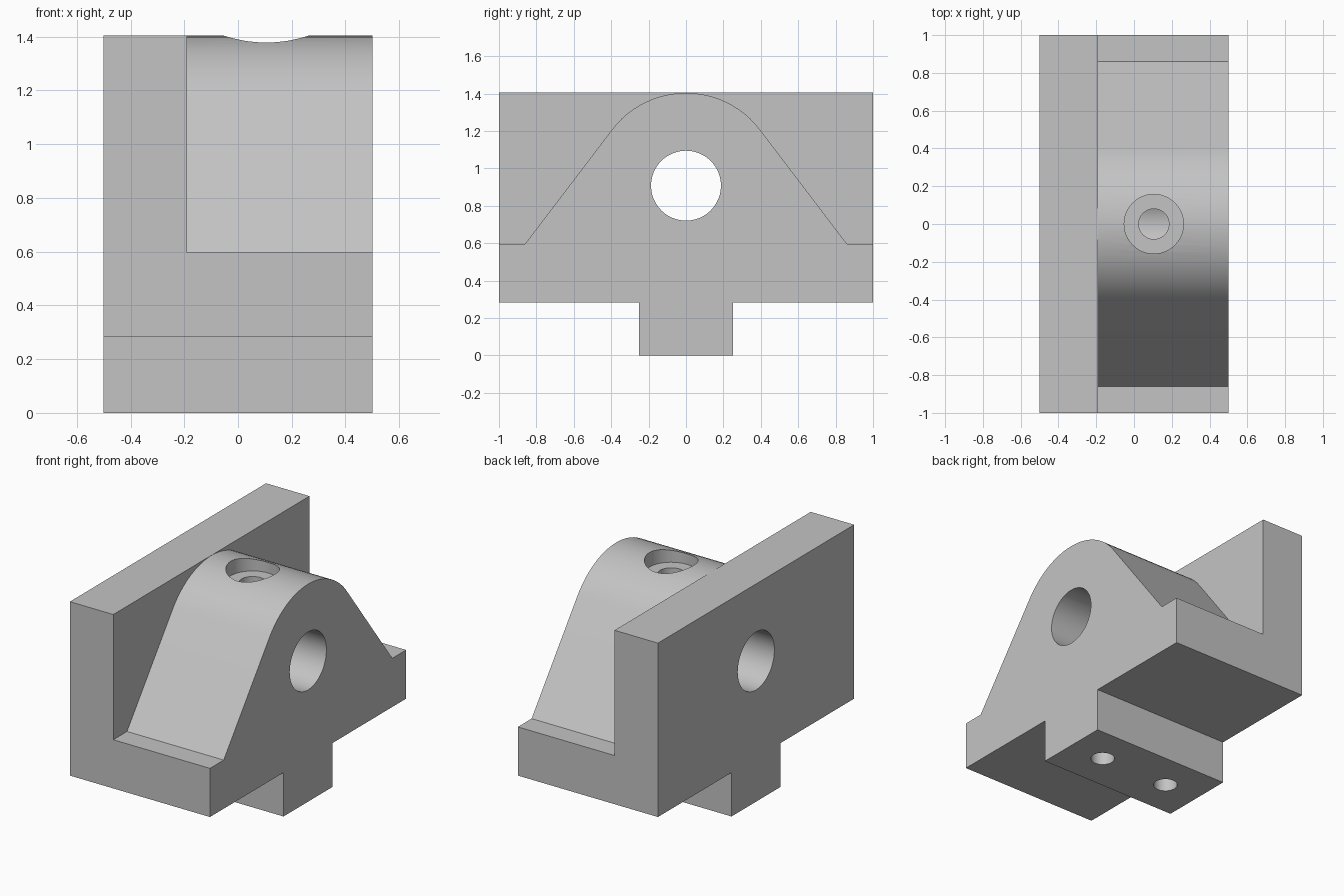
import bpy, bmesh, math
from mathutils import Matrix

if "Cube" in bpy.data.objects:
    bpy.data.objects.remove(bpy.data.objects["Cube"], do_unlink=True)

grey = bpy.data.materials.new("machined grey")
grey.use_nodes = True
colour = (0.55, 0.55, 0.55, 1)
grey.diffuse_color = colour
grey.node_tree.nodes["Principled BSDF"].inputs["Base Color"].default_value = colour

HALF = 0.5          # half width along x
TOP = 1.405         # height of the back plate
STEP = 0.283        # underside of the base
LEDGE = 0.597       # top of the base ledge
BORE_Z = 0.908      # centre of the cross bore


def new_object(name, bm):
    bmesh.ops.recalc_face_normals(bm, faces=bm.faces)
    mesh = bpy.data.meshes.new(name)
    bm.to_mesh(mesh)
    bm.free()
    obj = bpy.data.objects.new(name, mesh)
    bpy.context.collection.objects.link(obj)
    mesh.materials.append(grey)
    return obj


def extrude_profile(name, points, x0, x1):
    """Extrude a (y, z) outline along x."""
    bm = bmesh.new()
    face = bm.faces.new([bm.verts.new((x0, y, z)) for y, z in points])
    moved = bmesh.ops.extrude_face_region(bm, geom=[face])["geom"]
    verts = [v for v in moved if isinstance(v, bmesh.types.BMVert)]
    bmesh.ops.translate(bm, verts=verts, vec=(x1 - x0, 0, 0))
    return new_object(name, bm)


def cylinder(name, radius, length, centre, along_x=False):
    turn = Matrix.Rotation(math.pi / 2, 4, "Y") if along_x else Matrix()
    bm = bmesh.new()
    bmesh.ops.create_cone(bm, cap_ends=True, segments=48, radius1=radius, radius2=radius,
                          depth=length, matrix=Matrix.Translation(centre) @ turn)
    return new_object(name, bm)


def cut(target, cutter):
    cutter.hide_render = True
    mod = target.modifiers.new("cut", "BOOLEAN")
    mod.operation = "DIFFERENCE"
    mod.solver = "EXACT"
    mod.object = cutter
    bpy.context.view_layer.objects.active = target
    bpy.ops.object.modifier_apply(modifier=mod.name)
    bpy.data.objects.remove(cutter, do_unlink=True)


# Solid block with the tongue underneath
half_outline = [(0.25, 0), (0.25, STEP), (1, STEP), (1, TOP)]
outline = half_outline + [(-y, z) for y, z in reversed(half_outline)]
bracket = extrude_profile("bearing_bracket", outline, -HALF, HALF)

# Clear the space around the rounded hump, leaving the back plate
radius, foot = TOP - 0.001 - BORE_Z, 0.86
drop = LEDGE - BORE_Z
tangent = math.atan2(drop, foot) + math.acos(radius / math.hypot(foot, drop))
steps = 24
arc = []
for i in range(steps + 1):
    a = tangent + (math.pi - 2 * tangent) * i / steps
    arc.append((radius * math.cos(a), BORE_Z + radius * math.sin(a)))
clearance = [(1.2, 2), (1.2, LEDGE), (foot, LEDGE)] + arc
clearance += [(-foot, LEDGE), (-1.2, LEDGE), (-1.2, 2)]
cut(bracket, extrude_profile("hump_clearance", clearance, -0.19, 0.7))

# Cross bore, counterbored oil hole, and two blind holes in the tongue
cut(bracket, cylinder("cross_bore", 0.187, 2, (0, 0, BORE_Z), along_x=True))
cut(bracket, cylinder("counterbore", 0.157, 0.4, (0.105, 0, 1.51)))
cut(bracket, cylinder("oil_hole", 0.08, 0.5, (0.105, 0, 1.15)))
for x in (-0.25, 0.25):
    cut(bracket, cylinder("tongue_hole", 0.072, 0.8, (x, 0, 0)))

# Smooth the curved walls, keep the edges crisp
bpy.ops.object.select_all(action="DESELECT")
bracket.select_set(True)
bpy.context.view_layer.objects.active = bracket
bpy.ops.object.shade_smooth_by_angle(angle=math.radians(25))
